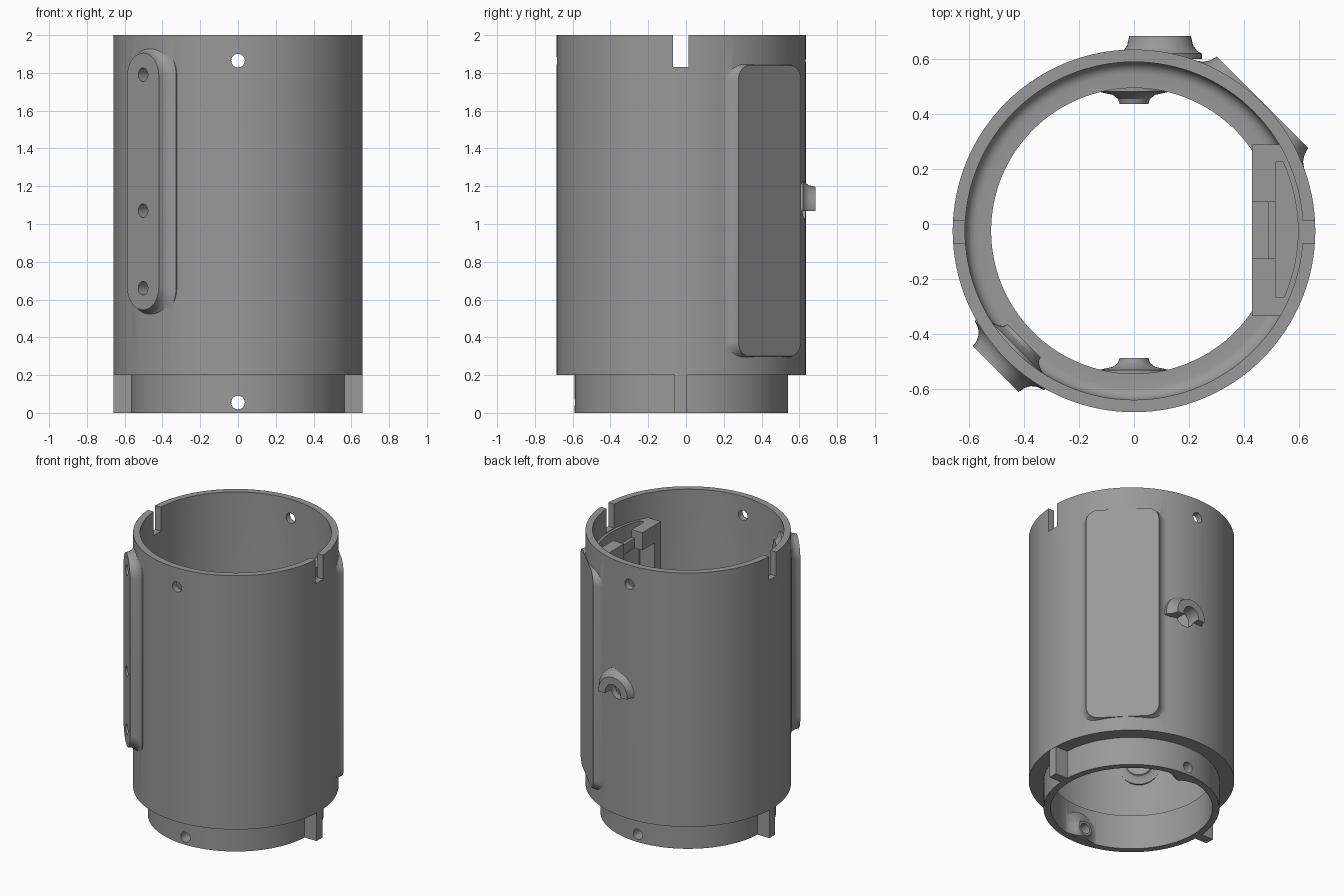
import bpy, bmesh, math
from mathutils import Matrix, Vector

if "Cube" in bpy.data.objects:
    bpy.data.objects.remove(bpy.data.objects["Cube"])

CY = -0.025          # y of the tube axis
SEG = 128

grey = bpy.data.materials.new("grey")
grey.diffuse_color = (0.32, 0.32, 0.32, 1)
grey.use_nodes = True
grey.node_tree.nodes["Principled BSDF"].inputs["Base Color"].default_value = grey.diffuse_color


def make(name, bm):
    bmesh.ops.recalc_face_normals(bm, faces=bm.faces[:])
    me = bpy.data.meshes.new(name)
    bm.to_mesh(me)
    bm.free()
    me.materials.append(grey)
    ob = bpy.data.objects.new(name, me)
    bpy.context.collection.objects.link(ob)
    return ob


def box(name, x0, x1, y0, y1, z0, z1):
    bm = bmesh.new()
    bmesh.ops.create_cube(bm, size=1)
    for v in bm.verts:
        v.co = ((x0 + x1) / 2 + v.co.x * (x1 - x0),
                (y0 + y1) / 2 + v.co.y * (y1 - y0),
                (z0 + z1) / 2 + v.co.z * (z1 - z0))
    return make(name, bm)


def lathe(name, profile):
    """Closed (radius, z) profile turned around the tube axis."""
    bm = bmesh.new()
    vs = [bm.verts.new((r, CY, z)) for r, z in profile]
    es = [bm.edges.new((vs[i], vs[(i + 1) % len(vs)])) for i in range(len(vs))
          if profile[i][0] + profile[(i + 1) % len(vs)][0] > 0]
    bmesh.ops.spin(bm, geom=vs + es, cent=(0, CY, 0), axis=(0, 0, 1),
                   angle=2 * math.pi, steps=SEG)
    bmesh.ops.remove_doubles(bm, verts=bm.verts[:], dist=1e-5)
    return make(name, bm)


def loft(name, angle, u, z, hw, hh, r, levels):
    """Rounded rectangle lofted along a radial direction; levels = (offset, distance)."""
    a = math.radians(angle)
    n = Vector((math.cos(a), math.sin(a), 0))
    t = Vector((-math.sin(a), math.cos(a), 0))
    bm = bmesh.new()
    rings = []
    for off, d in levels:
        ring = []
        for q, (sx, sy) in enumerate([(1, 1), (-1, 1), (-1, -1), (1, -1)]):
            for k in range(11):
                if k == 10 and (hw == r if q % 2 == 0 else hh == r):
                    continue     # shared end point on round outlines
                g = math.pi / 2 * (q + k / 10)
                px = sx * (hw - r) + (r + off) * math.cos(g)
                py = sy * (hh - r) + (r + off) * math.sin(g)
                ring.append(bm.verts.new(Vector((0, CY, z + py)) + t * (u + px) + n * d))
        rings.append(ring)
    m = len(rings[0])
    for A, B in zip(rings, rings[1:]):
        for i in range(m):
            bm.faces.new((A[i], A[(i + 1) % m], B[(i + 1) % m], B[i]))
    bm.faces.new(rings[0])
    bm.faces.new(rings[-1])
    return make(name, bm)


def rod(angle, u, z, r, d0, d1):
    return loft("hole_cutter", angle, u, z, r, r, r, [(0, d0), (0, d1)])


def boolean(ob, other, op):
    m = ob.modifiers.new(op.lower(), 'BOOLEAN')
    m.operation, m.solver, m.object = op, 'EXACT', other
    bpy.context.view_layer.objects.active = ob
    bpy.ops.object.modifier_apply(modifier=m.name)
    bpy.data.objects.remove(other)


# tube with a narrower spigot at the bottom and a filleted inner floor
fillet = [(0.57 + 0.045 * math.sin(math.pi / 2 * i / 6),
           0.29 - 0.045 * math.cos(math.pi / 2 * i / 6)) for i in range(7)]
body = lathe("tube_body", [(0.52, 0), (0.52, 0.245)] + fillet +
             [(0.615, 2), (0.66, 2), (0.66, 0.2), (0.565, 0.2), (0.565, 0)])

# locking notches in the rim and matching tabs on the spigot
for s in (-1, 1):
    x = sorted((s * 0.58, s * 0.75))
    boolean(body, box("notch_cutter", *x, -0.07, 0.013, 1.83, 2.1), 'DIFFERENCE')
    x = sorted((s * 0.545, s * 0.658))
    boolean(body, box("lock_tab", *x, -0.06, 0.005, 0, 0.21), 'UNION')

# large flat pad, back right
pad = loft("flat_pad", 45, 0, 1.07, 0.235, 0.77, 0.08,
           [(0.07, 0.55), (0.07, 0.585), (0.045, 0.597), (0.022, 0.613),
            (0.007, 0.636), (0, 0.662)])
boolean(pad, lathe("pad_cutter", [(0, -1), (0.635, -1), (0.635, 3), (0, 3)]), 'DIFFERENCE')
boolean(body, pad, 'UNION')

# long round-ended pad, front left, with its inner backing
boolean(body, loft("mount_pad", 225, 0, 1.225, 0.118, 0.68, 0.118,
                   [(0.06, 0.625), (0.06, 0.642), (0.035, 0.65), (0.016, 0.665),
                    (0.004, 0.687), (0, 0.711)]), 'UNION')
boolean(body, loft("mount_backing", 225, 0, 1.225, 0.085, 0.65, 0.085,
                   [(0, 0.566), (0.005, 0.58), (0.02, 0.592), (0.05, 0.602),
                    (0.05, 0.632)]), 'UNION')
for z in (1.79, 1.07, 0.66):
    boolean(body, rod(225, 0, z, 0.036, 0.59, 0.8), 'DIFFERENCE')

# half-round hood on the back, with a hole through the wall
hood = loft("cable_hood", 90, -0.095, 1.085, 0.112, 0.112, 0.112,
            [(0.04, 0.625), (0.04, 0.645), (0.022, 0.656), (0.008, 0.675), (0, 0.71)])
boolean(hood, box("hood_cutter", -0.5, 0.5, 0.3, 1, 0.8, 1.07), 'DIFFERENCE')
boolean(body, hood, 'UNION')
boolean(body, rod(90, -0.095, 1.085, 0.06, 0.5, 0.8), 'DIFFERENCE')

# screw bosses inside the spigot
for a in (90, -90):
    boss = loft("screw_boss", a, 0, 0.055, 0.052, 0.052, 0.052,
                [(0, 0.462), (0.006, 0.48), (0.025, 0.495), (0.08, 0.507), (0.08, 0.535)])
    boolean(boss, box("boss_cutter", -1, 1, -1, 1, -1, 0.0005), 'DIFFERENCE')
    boolean(body, boss, 'UNION')
    for z in (0.055, 1.865):
        boolean(body, rod(a, 0, z, 0.036, 0.4, 0.8), 'DIFFERENCE')

# inner bracket frame on the right wall
bracket = box("inner_bracket", 0.43, 0.7, -0.335, 0.29, 0.12, 1.825)
boolean(bracket, lathe("bracket_limit", [(0, 0), (0.543, 0), (0.543, 0.23), (0.64, 0.23),
                                         (0.64, 2.5), (0, 2.5)]), 'INTERSECT')
pocket = box("pocket_cutter", 0.515, 0.7, -0.265, 0.225, 0.3, 2.2)
boolean(pocket, lathe("pocket_limit", [(0, 0), (0.597, 0), (0.597, 3), (0, 3)]), 'INTERSECT')
boolean(bracket, pocket, 'DIFFERENCE')
boolean(bracket, box("window_cutter", 0.3, 0.55, -0.26, 0.22, 0.31, 1.7), 'DIFFERENCE')
boolean(bracket, box("step_cutter", 0.3, 0.49, -0.125, 0.08, 1.65, 2.2), 'DIFFERENCE')
boolean(bracket, box("step_cutter", 0.4, 0.57, -0.125, 0.08, 1.77, 2.2), 'DIFFERENCE')
boolean(body, bracket, 'UNION')

# smooth curved walls, crisp edges
bpy.ops.object.select_all(action='DESELECT')
body.select_set(True)
bpy.context.view_layer.objects.active = body
bpy.ops.object.shade_smooth_by_angle(angle=math.radians(30))
